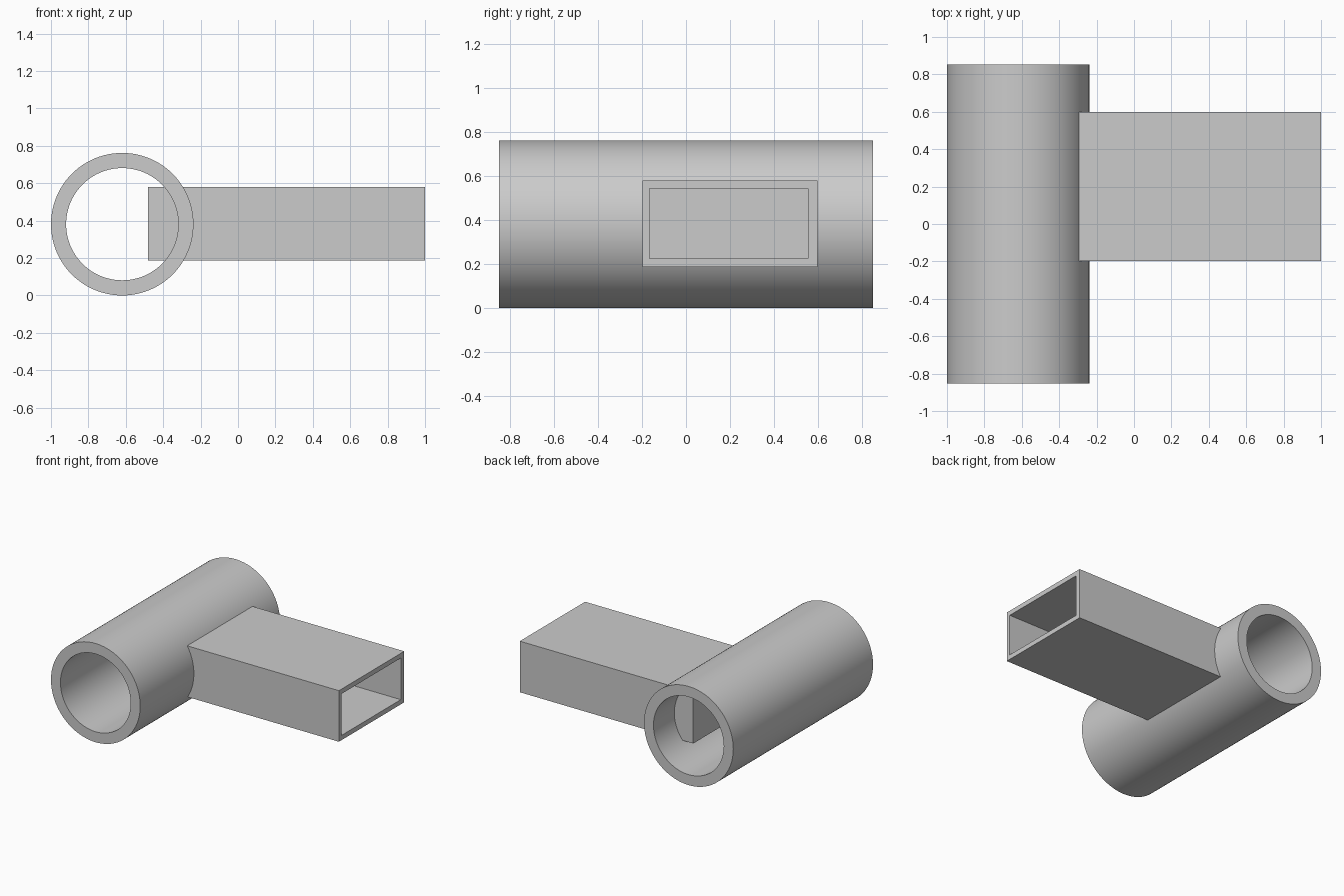
import bpy, bmesh, math
from mathutils import Vector, Matrix

cube = bpy.data.objects.get("Cube")
if cube:
    bpy.data.objects.remove(cube, do_unlink=True)

# Single plain grey
grey = bpy.data.materials.new("light_grey")
grey.use_nodes = True
COLOUR = (0.6, 0.6, 0.6, 1)
grey.diffuse_color = COLOUR
grey.node_tree.nodes["Principled BSDF"].inputs["Base Color"].default_value = COLOUR


def make_object(name, bm):
    bmesh.ops.recalc_face_normals(bm, faces=bm.faces[:])
    mesh = bpy.data.meshes.new(name)
    bm.to_mesh(mesh)
    bm.free()
    mesh.materials.append(grey)
    obj = bpy.data.objects.new(name, mesh)
    bpy.context.collection.objects.link(obj)
    return obj


# Round pipe: a wall section revolved about the y axis
OUTER, INNER, HALF = 0.381, 0.30, 0.852
centre = Vector((-0.619, 0, OUTER))
bm = bmesh.new()
section = [(INNER, -HALF), (OUTER, -HALF), (OUTER, HALF), (INNER, HALF)]
verts = [bm.verts.new(centre + Vector((r, y, 0))) for r, y in section]
edges = [bm.edges.new((verts[i], verts[(i + 1) % 4])) for i in range(4)]
bmesh.ops.spin(bm, geom=verts + edges, cent=centre, axis=(0, 1, 0),
               angle=math.tau, steps=96, use_merge=True)
bmesh.ops.remove_doubles(bm, verts=bm.verts[:], dist=0.0001)
pipe = make_object("round_pipe", bm)
bpy.ops.object.select_all(action="DESELECT")
pipe.select_set(True)
bpy.context.view_layer.objects.active = pipe
bpy.ops.object.shade_smooth_by_angle(angle=math.radians(30))

# Rectangular arm, its inner end poking into the pipe bore
bm = bmesh.new()
bmesh.ops.create_cube(bm, size=1, matrix=Matrix.Translation((0.26, 0.2, 0.384))
                      @ Matrix.Diagonal((1.48, 0.796, 0.394, 1)))
# Blind pocket in the outer end
mouth = max(bm.faces, key=lambda f: f.calc_center_median().x)
bmesh.ops.inset_region(bm, faces=[mouth], thickness=0.052)
bmesh.ops.translate(bm, verts=mouth.verts[:], vec=(0, -0.005, 0))
floor = bmesh.ops.extrude_discrete_faces(bm, faces=[mouth])["faces"][0]
bmesh.ops.translate(bm, verts=floor.verts[:], vec=(-1.22, 0, 0))
make_object("rectangular_arm", bm)
